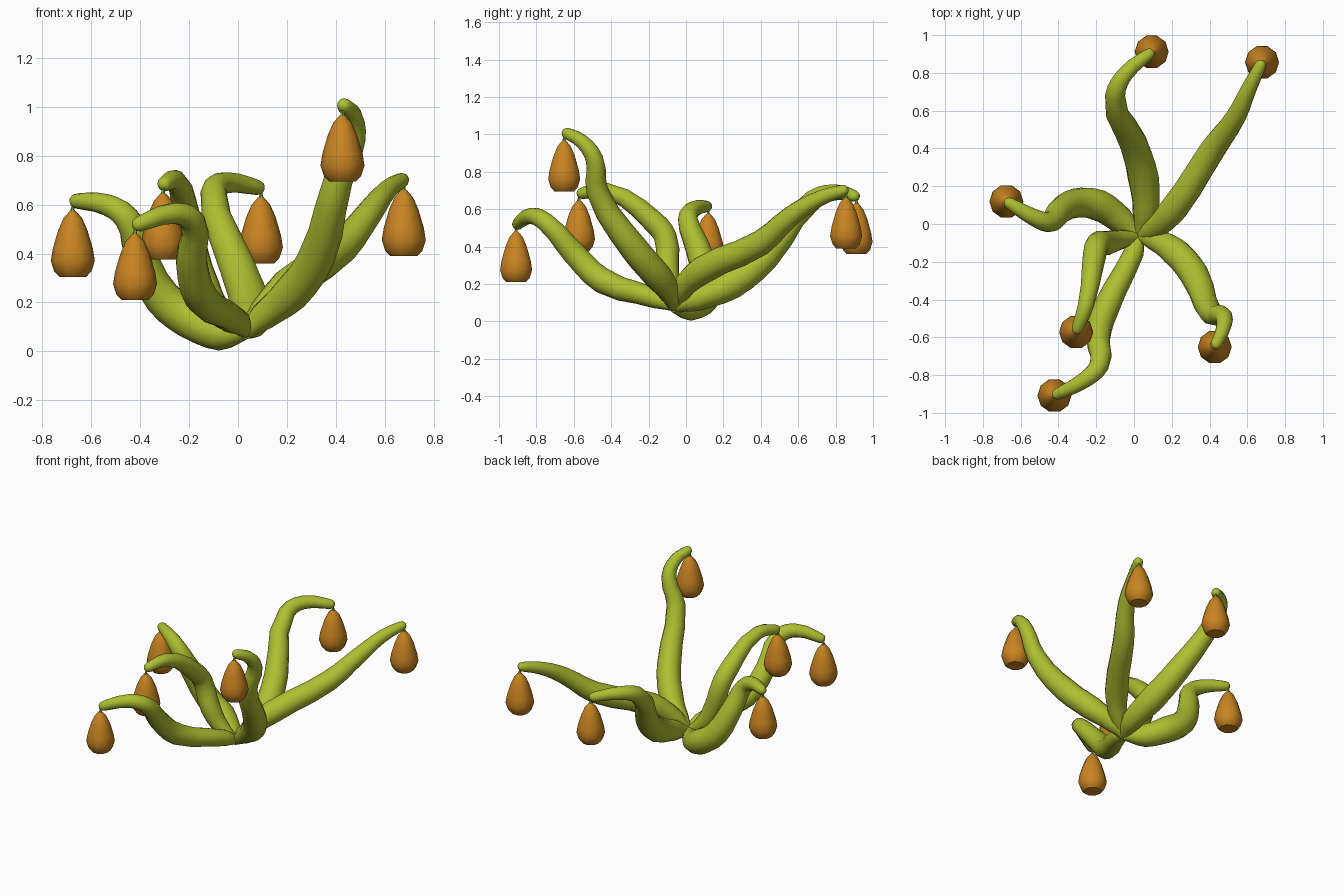
import bpy, math
from mathutils import Vector

if "Cube" in bpy.data.objects:
    bpy.data.objects.remove(bpy.data.objects["Cube"])


def material(name, color):
    m = bpy.data.materials.new(name)
    m.diffuse_color = (*color, 1)
    m.use_nodes = True
    m.node_tree.nodes["Principled BSDF"].inputs["Base Color"].default_value = m.diffuse_color
    return m


GREEN = material("vine_green", (0.42, 0.52, 0.03))
STEM = material("stem_green", (0.16, 0.45, 0.06))
ORANGE = material("pod_orange", (0.58, 0.23, 0.015))
BASE = Vector((0.03, -0.065, 0.08))
TAPER = [(0, 0.03), (0.1, 0.065), (0.25, 0.08), (0.55, 0.07), (0.8, 0.05), (1, 0.031)]
POD = [(0.055, 0), (0.076, 0.022), (0.09, 0.065), (0.082, 0.115), (0.06, 0.19), (0.038, 0.24), (0.012, 0.27)]


def finish(ob, angle):
    bpy.ops.object.select_all(action='DESELECT')
    bpy.context.view_layer.objects.active = ob
    ob.select_set(True)
    if ob.type == 'CURVE':
        bpy.ops.object.convert(target='MESH')
    bpy.ops.object.shade_smooth_by_angle(angle=math.radians(angle))


def tube(name, pts, radii, mat, resolution, bevel):
    """Capped tube along a smooth path with a radius per point."""
    cu = bpy.data.curves.new(name, 'CURVE')
    cu.dimensions = '3D'
    cu.bevel_depth = 1.0
    cu.bevel_resolution = bevel
    cu.resolution_u = resolution
    cu.use_fill_caps = True
    sp = cu.splines.new('BEZIER')
    sp.bezier_points.add(len(pts) - 1)
    for bp, p, r in zip(sp.bezier_points, pts, radii):
        bp.co = p
        bp.radius = r
        bp.handle_left_type = bp.handle_right_type = 'AUTO'
    cu.materials.append(mat)
    ob = bpy.data.objects.new(name, cu)
    bpy.context.collection.objects.link(ob)
    finish(ob, 50)


def taper(t):
    """Branch radius at fraction t of its length."""
    for (a, ra), (b, rb) in zip(TAPER, TAPER[1:]):
        if t <= b:
            return ra + (rb - ra) * (t - a) / (b - a)
    return TAPER[-1][1]


def pod(name, pos, n=10):
    """Lathed teardrop fruit, pos is the centre of its bottom."""
    verts = [pos + Vector((r * math.cos(math.tau * i / n), r * math.sin(math.tau * i / n), h))
             for r, h in POD for i in range(n)]
    faces = [(k * n + i, k * n + (i + 1) % n, (k + 1) * n + (i + 1) % n, (k + 1) * n + i)
             for k in range(len(POD) - 1) for i in range(n)]
    faces += [tuple(reversed(range(n))), tuple(range(len(verts) - n, len(verts)))]
    me = bpy.data.meshes.new(name)
    me.from_pydata(verts, [], faces)
    me.materials.append(ORANGE)
    ob = bpy.data.objects.new(name, me)
    bpy.context.collection.objects.link(ob)
    finish(ob, 40)


def branch(name, girth, *path):
    """Tapered branch from the shared base, with a pod hanging at its tip."""
    pts = [BASE] + [Vector(p) for p in path]
    dist = [0]
    for a, b in zip(pts, pts[1:]):
        dist.append(dist[-1] + (b - a).length)
    radii = []
    for d in dist:
        t = d / dist[-1]
        radii.append(taper(t) * (girth + (1 - girth) * t))
    tip, r = pts[-1], radii[-1]
    d = (tip - pts[-2]).normalized()
    # domed end
    for k, s in ((0.55, 0.8), (0.85, 0.45), (0.95, 0.05)):
        pts.append(tip + d * r * k)
        radii.append(r * s)
    tube(name + "_branch", pts, radii, GREEN, 3, 4)
    # pod and thin stalk
    out = Vector((d.x, d.y, 0)).normalized() * 0.018
    bottom = tip + out - Vector((0, 0, 0.31))
    pod(name + "_pod", bottom)
    top = bottom + Vector((0, 0, 0.26))
    tube(name + "_stalk", [tip, top + Vector((0, 0, 0.025)), top], [0.008, 0.006, 0.012], STEM, 2, 1)


branch("back", 1.05, (0.06, 0.05, 0.12), (0.05, 0.24, 0.2), (0, 0.42, 0.34),
       (-0.1, 0.68, 0.65), (-0.05, 0.79, 0.69), (0.08, 0.9, 0.67))
branch("back_right", 0.95, (0.1, -0.03, 0.16), (0.21, 0.08, 0.27), (0.42, 0.4, 0.42),
       (0.54, 0.57, 0.57), (0.61, 0.72, 0.66), (0.67, 0.84, 0.7))
branch("left", 1.08, (-0.07, 0.02, 0.075), (-0.19, 0.1, 0.13), (-0.31, 0.11, 0.22),
       (-0.4, 0.06, 0.4), (-0.455, 0.01, 0.545), (-0.54, 0.04, 0.6), (-0.66, 0.11, 0.615))
branch("front_left_inner", 0.74, (-0.06, -0.08, 0.14), (-0.14, -0.1, 0.27), (-0.195, -0.11, 0.45),
       (-0.21, -0.17, 0.53), (-0.255, -0.43, 0.7), (-0.3, -0.555, 0.685))
branch("front_left", 0.88, (0, -0.15, 0.12), (-0.15, -0.45, 0.22), (-0.19, -0.6, 0.365),
       (-0.185, -0.75, 0.53), (-0.26, -0.825, 0.565), (-0.405, -0.9, 0.52))
branch("front_right", 1.02, (0.1, -0.08, 0.14), (0.22, -0.15, 0.24), (0.32, -0.27, 0.38),
       (0.41, -0.475, 0.7), (0.475, -0.49, 0.87), (0.47, -0.56, 0.965), (0.435, -0.635, 1.005))
